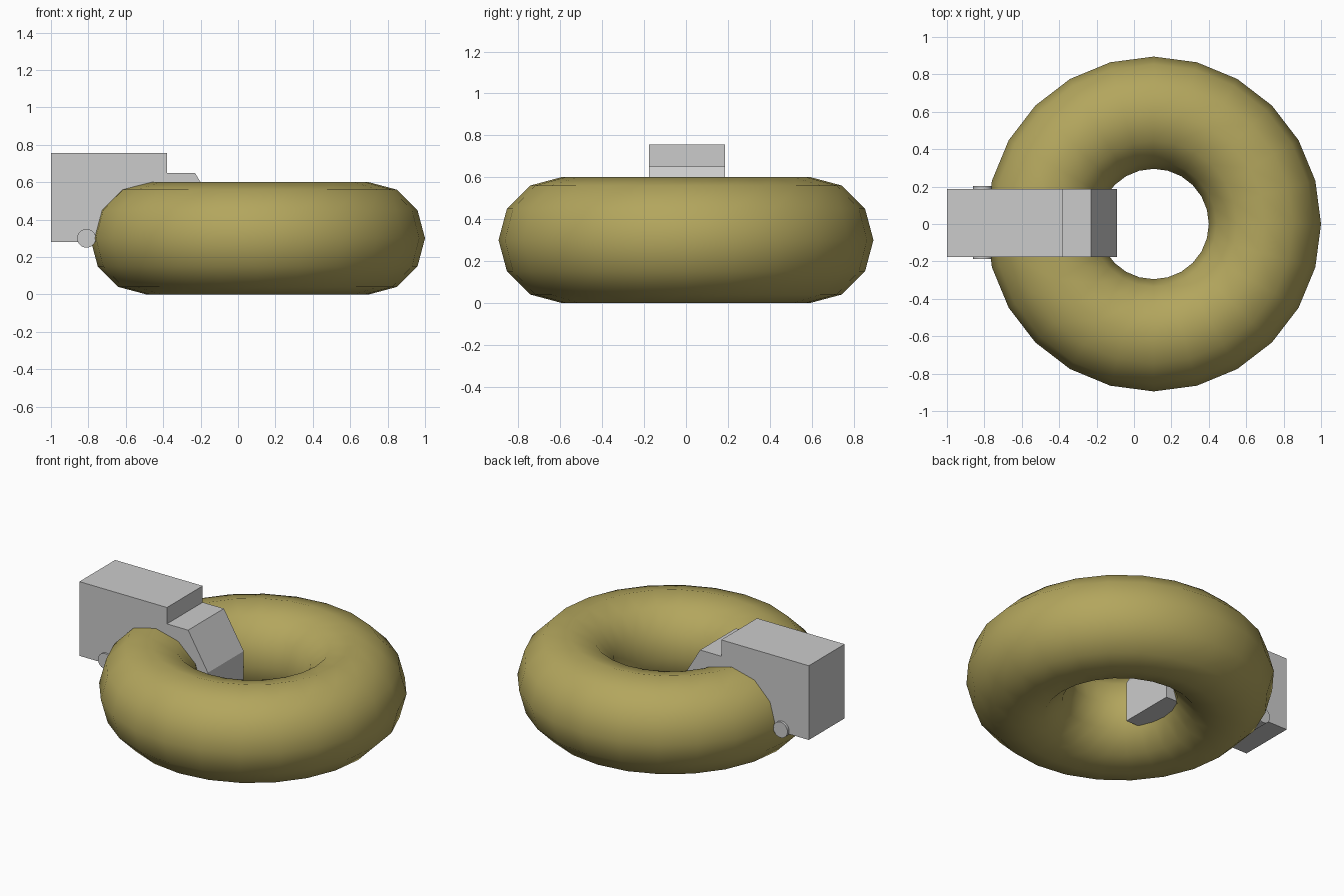
import bpy, bmesh, math

if "Cube" in bpy.data.objects:
    bpy.data.objects.remove(bpy.data.objects["Cube"])

# ring: smooth low-poly torus
bpy.ops.mesh.primitive_torus_add(major_segments=24, minor_segments=12,
                                 major_radius=0.595, minor_radius=0.3,
                                 location=(0.105, 0, 0.3))
ring = bpy.context.object
ring.name = "ring"
bpy.ops.object.shade_smooth()
mat = bpy.data.materials.new("brass")
mat.diffuse_color = (0.45, 0.38, 0.11, 1)
mat.use_nodes = True
mat.node_tree.nodes["Principled BSDF"].inputs["Base Color"].default_value = mat.diffuse_color
ring.data.materials.append(mat)

# clamp: side profile (x, z) extruded across y, hooked over the ring
profile = [(-1, 0.28), (-0.38, 0.28), (-0.25, 0.16), (-0.09, 0.16),
           (-0.09, 0.415), (-0.23, 0.65), (-0.38, 0.65),
           (-0.38, 0.755), (-1, 0.755)]
y0, y1 = -0.176, 0.186
bm = bmesh.new()
face = bm.faces.new([bm.verts.new((x, y0, z)) for x, z in profile])
ext = bmesh.ops.extrude_face_region(bm, geom=[face])
bmesh.ops.translate(bm, vec=(0, y1 - y0, 0),
                    verts=[g for g in ext["geom"] if isinstance(g, bmesh.types.BMVert)])
bmesh.ops.recalc_face_normals(bm, faces=bm.faces)
mesh = bpy.data.meshes.new("clamp")
bm.to_mesh(mesh)
bm.free()
bpy.context.collection.objects.link(bpy.data.objects.new("clamp", mesh))

# hinge pin through the lower back of the clamp
bpy.ops.mesh.primitive_cylinder_add(vertices=24, radius=0.05, depth=0.39,
                                    location=(-0.81, 0.007, 0.3),
                                    rotation=(math.pi / 2, 0, 0))
bpy.context.object.name = "hinge_pin"
bpy.ops.object.shade_smooth_by_angle()
